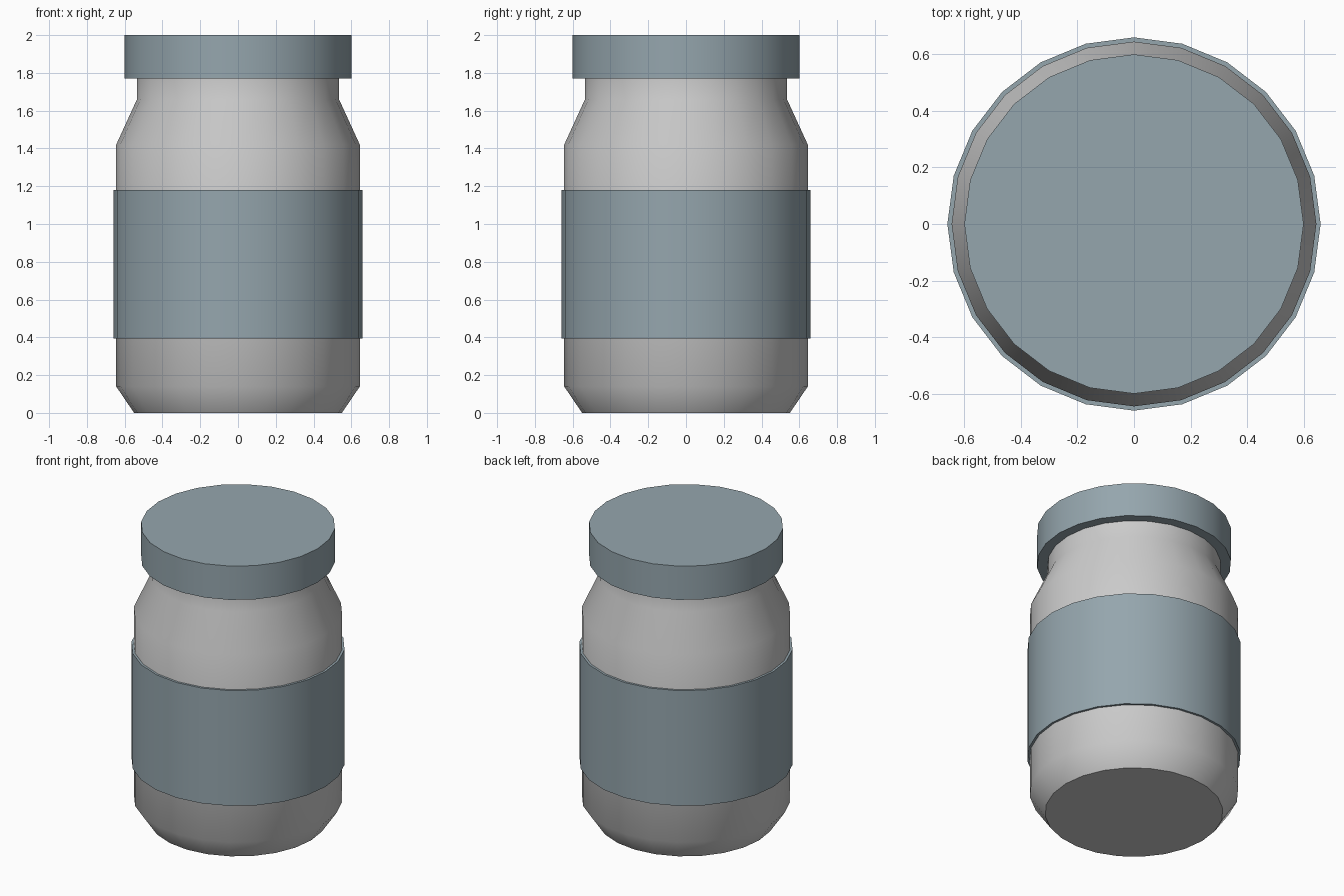
import bpy, bmesh
from math import radians, cos, sin, tau

if "Cube" in bpy.data.objects:
    bpy.data.objects.remove(bpy.data.objects["Cube"])

SIDES = 24

slate = bpy.data.materials.new("slate")
slate.diffuse_color = (0.30, 0.38, 0.42, 1)
slate.use_nodes = True
slate.node_tree.nodes["Principled BSDF"].inputs["Base Color"].default_value = slate.diffuse_color


def lathe(name, profile, mat=None, ring=False):
    """Revolve (radius, z) points; cap both ends, or join them for a ring."""
    bm = bmesh.new()
    loops = [[bm.verts.new((r * cos(tau * i / SIDES), r * sin(tau * i / SIDES), z))
              for i in range(SIDES)] for r, z in profile]
    pairs = list(zip(loops, loops[1:]))
    if ring:
        pairs.append((loops[-1], loops[0]))
    else:
        bm.faces.new(loops[0][::-1])
        bm.faces.new(loops[-1])
    for low, high in pairs:
        for i in range(SIDES):
            j = (i + 1) % SIDES
            bm.faces.new((low[i], low[j], high[j], high[i]))
    bmesh.ops.recalc_face_normals(bm, faces=bm.faces)
    mesh = bpy.data.meshes.new(name)
    bm.to_mesh(mesh)
    bm.free()
    obj = bpy.data.objects.new(name, mesh)
    bpy.context.collection.objects.link(obj)
    if mat:
        mesh.materials.append(mat)
    bpy.ops.object.select_all(action='DESELECT')
    obj.select_set(True)
    bpy.context.view_layer.objects.active = obj
    bpy.ops.object.shade_smooth_by_angle(angle=radians(40))
    return obj


# Jar with chamfered base, sloped shoulder and straight neck
lathe("jar_body", [(0.55, 0), (0.645, 0.14), (0.645, 1.42),
                   (0.535, 1.66), (0.535, 1.80)])

# Wrap-around label band
lathe("label_band", [(0.66, 0.395), (0.66, 1.18), (0.64, 1.18), (0.64, 0.395)],
      slate, ring=True)

# Screw lid
lathe("lid", [(0.60, 1.77), (0.60, 2.0)], slate)
